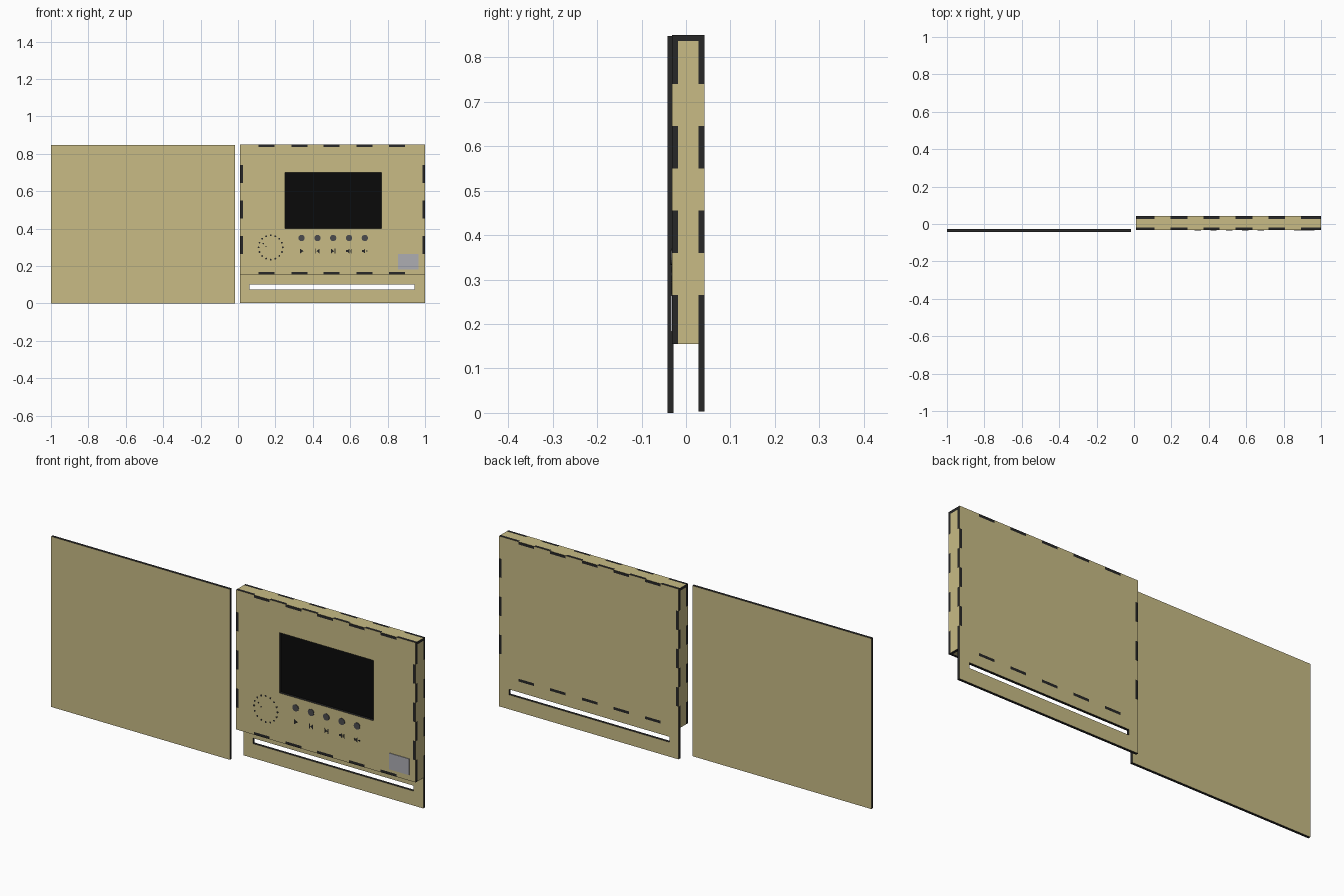
import bpy
from math import sin, cos, pi
from mathutils import Matrix

if "Cube" in bpy.data.objects:
    bpy.data.objects.remove(bpy.data.objects["Cube"])

T = 0.0135                      # board thickness
FRONT, BACK = -0.032, 0.0415    # outer faces of the box in y
X0, X1, Z0, Z1 = 0.012, 1.0, 0.155, 0.85
XT = [(x, x + 0.086) for x in (0.110, 0.285, 0.458, 0.633, 0.808)]   # finger positions
ZT = [(0.265, 0.36), (0.455, 0.55), (0.645, 0.74)]


def mat(name, col):
    m = bpy.data.materials.new(name)
    m.diffuse_color = (*col, 1)
    m.use_nodes = True
    m.node_tree.nodes["Principled BSDF"].inputs["Base Color"].default_value = m.diffuse_color
    return m


WOOD = mat("wood", (0.58, 0.50, 0.235))
EDGE = mat("burnt_edge", (0.02, 0.02, 0.02))
BLACK = mat("black", (0.003, 0.003, 0.003))
DARK = mat("dark_grey", (0.07, 0.07, 0.075))
GREY = mat("light_grey", (0.42, 0.42, 0.45))

# Local (u, v, w) to world: upright facing front, upright facing right
FACE_Y = Matrix(((1, 0, 0, 0), (0, 0, -1, 0), (0, 1, 0, 0), (0, 0, 0, 1)))
FACE_X = Matrix(((0, 0, 1, 0), (1, 0, 0, 0), (0, 1, 0, 0), (0, 0, 0, 1)))
FLAT = Matrix.Identity(4)


def plate(name, loops, w0, w1, frame, face=WOOD, edge=EDGE):
    """Extruded sheet from closed 2D loops (inner loops become holes)."""
    cu = bpy.data.curves.new(name, 'CURVE')
    cu.dimensions, cu.fill_mode, cu.extrude = '2D', 'BOTH', abs(w1 - w0) / 2
    for loop in loops:
        sp = cu.splines.new('POLY')
        sp.points.add(len(loop) - 1)
        for p, (u, v) in zip(sp.points, loop):
            p.co = (u, v, 0, 1)
        sp.use_cyclic_u = True
    tmp = bpy.data.objects.new("tmp", cu)
    bpy.context.collection.objects.link(tmp)
    bpy.context.view_layer.update()
    dg = bpy.context.evaluated_depsgraph_get()
    me = bpy.data.meshes.new_from_object(tmp.evaluated_get(dg))
    bpy.data.objects.remove(tmp)
    bpy.data.curves.remove(cu)
    me.materials.clear()
    me.materials.append(face)
    me.materials.append(edge)
    for f in me.polygons:
        f.material_index = 0 if abs(f.normal.z) > 0.5 else 1
        f.use_smooth = False
    me.transform(frame @ Matrix.Translation((0, 0, (w0 + w1) / 2)))
    me.name = name
    ob = bpy.data.objects.new(name, me)
    bpy.context.collection.objects.link(ob)
    return ob


def rect(a, b, c, d):
    return [(a, b), (c, b), (c, d), (a, d)]


def disc(x, y, r, n=12):
    return [(x + r * cos(2 * pi * i / n), y + r * sin(2 * pi * i / n)) for i in range(n)]


def jointed(a, b, c, d, depth, bottom=(), right=(), top=(), left=()):
    """Rectangle with finger joints; positive depth cuts in, negative sticks out."""
    pts = [(a, b)]
    for s, e in bottom:
        pts += [(s, b), (s, b + depth), (e, b + depth), (e, b)]
    pts.append((c, b))
    for s, e in right:
        pts += [(c, s), (c - depth, s), (c - depth, e), (c, e)]
    pts.append((c, d))
    for s, e in reversed(top):
        pts += [(e, d), (e, d - depth), (s, d - depth), (s, d)]
    pts.append((a, d))
    for s, e in reversed(left):
        pts += [(a, e), (a + depth, e), (a + depth, s), (a, s)]
    return pts


# Loose cover panel on the left
plate("cover_panel", [rect(-1, 0, -0.015, 0.848)], 0.028, 0.0415, FACE_Y)

# Speaker perforations: ring of small holes with short slots on top
CX, CZ, R = 0.175, 0.30, 0.065
holes = [disc(CX + R * cos(t), CZ + R * sin(t), 0.005, 8)
         for t in [2 * pi * i / 16 for i in range(16)]]
holes += [disc(CX + dx, CZ + dz, 0.004, 8) for dx, dz in ((-0.04, 0.02), (-0.025, 0.005))]

# Box boards
plate("front_panel", [jointed(X0, Z0, X1, Z1, T, XT, ZT, XT, ZT),
                      rect(0.25, 0.40, 0.768, 0.70)], -FRONT - T, -FRONT, FACE_Y)
plate("back_panel", [jointed(X0, 0.003, X1, Z1, T, (), ZT, XT, ZT),
                     rect(0.062, 0.075, 0.945, 0.102)]
      + [rect(s, Z0, e, Z0 + T) for s, e in XT], -BACK, -BACK + T, FACE_Y)
plate("top_panel", [jointed(X0, FRONT + T, X1, BACK - T, -T, XT, (), XT)], Z1 - T, Z1, FLAT)
plate("bottom_panel", [jointed(X0 + T, FRONT + T, X1 - T, BACK - T, -T, XT, (), XT)],
      Z0, Z0 + T, FLAT)
for name, x in (("left_side", X0), ("right_side", X1 - T)):
    plate(name, [jointed(FRONT + T, Z0, BACK - T, Z1 - T, -T, (), ZT, (), ZT)],
          x, x + T, FACE_X)

# Screen set behind the window
plate("screen", [rect(0.245, 0.395, 0.773, 0.705)], -FRONT - T - 0.01, -FRONT - T - 0.0005,
      FACE_Y, BLACK, BLACK)

# Details raised on the front
OUT = -FRONT
plate("speaker_dots", holes, OUT, OUT + 0.0008, FACE_Y, EDGE)
plate("grey_sensor", [rect(0.855, 0.183, 0.966, 0.264)], OUT, OUT + 0.003, FACE_Y, GREY, GREY)
BX = [0.34, 0.425, 0.509, 0.594, 0.678]
for i, x in enumerate(BX):
    plate(f"button_{i + 1}", [disc(x, 0.35, 0.017, 16)], OUT - T, OUT + 0.003, FACE_Y, DARK, DARK)


def tri(x, w, h=0.013, z=0.28):
    return [(x, z - h), (x + w, z), (x, z + h)] if w > 0 else [(x, z - h), (x, z + h), (x + w, z)]


def bar(x, w, h):
    return rect(x, 0.28 - h, x + w, 0.28 + h)


def speaker(x):
    return [(x - 0.016, 0.275), (x - 0.008, 0.275), (x + 0.002, 0.267),
            (x + 0.002, 0.293), (x - 0.008, 0.285), (x - 0.016, 0.285)]


# Control symbols under the buttons
symbols = {
    "play": [tri(BX[0] - 0.008, 0.018)],
    "previous": [bar(BX[1] - 0.011, 0.004, 0.013), tri(BX[1] + 0.011, -0.016)],
    "next": [tri(BX[2] - 0.011, 0.016), bar(BX[2] + 0.007, 0.004, 0.013)],
    "louder": [speaker(BX[3]), bar(BX[3] + 0.005, 0.003, 0.007), bar(BX[3] + 0.011, 0.003, 0.012)],
    "quieter": [speaker(BX[4]), bar(BX[4] + 0.006, 0.009, 0.003)],
}
for name, loops in symbols.items():
    plate(f"symbol_{name}", loops, OUT, OUT + 0.0008, FACE_Y, EDGE)
